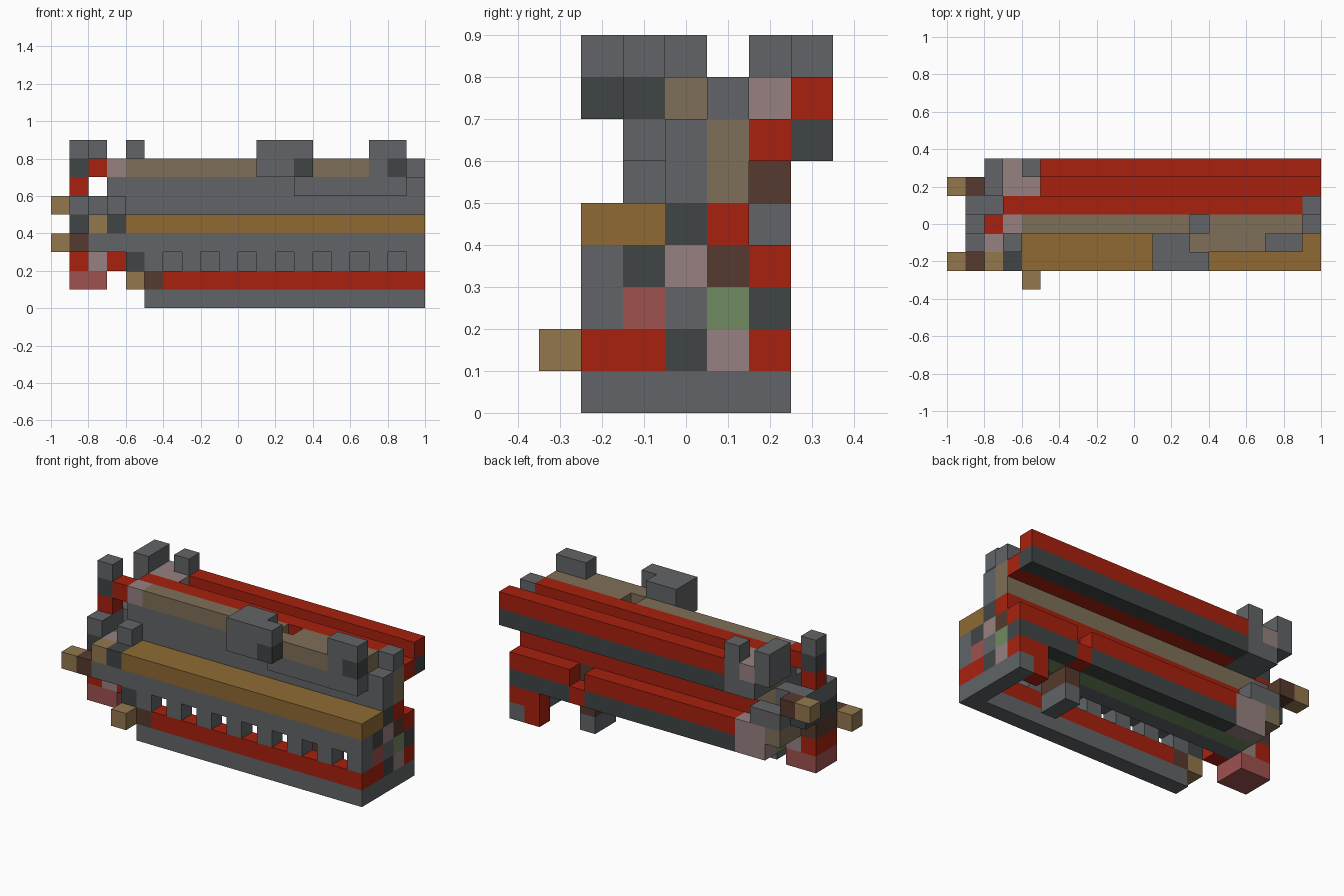
import bpy, bmesh

if "Cube" in bpy.data.objects:
    bpy.data.objects.remove(bpy.data.objects["Cube"])

U = 0.1  # block size
SRGB = {
    "grey": (97, 100, 103), "dark_grey": (64, 69, 69), "red": (168, 33, 15),
    "tan": (147, 119, 77), "ochre": (143, 106, 52), "taupe": (127, 111, 88),
    "pink": (151, 129, 129), "rose": (157, 82, 79), "brown": (86, 58, 46),
    "green": (112, 138, 97),
}


def linear(v):
    v /= 255
    return v / 12.92 if v <= 0.04045 else ((v + 0.055) / 1.055) ** 2.4


names = list(SRGB)
mats = []
for n in names:
    m = bpy.data.materials.new(n)
    m.diffuse_color = (*[linear(c) for c in SRGB[n]], 1)
    m.use_nodes = True
    m.node_tree.nodes["Principled BSDF"].inputs["Base Color"].default_value = m.diffuse_color
    mats.append(m)

cells = {}


def fill(part, colour, x, y, z):
    """Fill inclusive block ranges; each range is an int or a pair."""
    rng = [range(r, r + 1) if isinstance(r, int) else range(r[0], r[1] + 1)
           for r in (x, y, z)]
    for i in rng[0]:
        for j in rng[1]:
            for k in rng[2]:
                cells[i, j, k] = (part, names.index(colour))


# base frame
fill("base", "grey", (5, 19), 1, 0)
fill("base", "grey", 19, (1, 5), 0)
fill("base", "red", 18, 5, 0)
fill("base", "red", (6, 19), 1, 1)
fill("base", "brown", 5, 1, 1)
fill("base", "tan", 4, (0, 1), 1)
fill("base", "red", (18, 19), 5, 1)

# right end wall
for j, col in zip(range(2, 5), ("red", "dark_grey", "pink")):
    fill("end_wall", col, 19, j, 1)
fill("end_wall", "rose", 19, 2, 2)

# front posts with openings between
for i in range(5, 20, 2):
    fill("front_posts", "grey", i, 1, 2)
fill("front_posts", "dark_grey", 4, 1, 2)

# hanging block under the body
fill("hanging_block", "grey", 15, (3, 4), 0)
fill("hanging_block", "brown", 15, (3, 4), 1)

# lower body beams
fill("lower_body", "grey", (3, 19), 3, 2)
fill("lower_body", "green", (3, 19), 4, 2)
fill("lower_body", "dark_grey", (5, 19), 5, 2)
for j, col in zip(range(1, 6), ("grey", "dark_grey", "pink", "brown", "red")):
    fill("lower_body", col, (2 if j < 3 else 5, 19), j, 3)
fill("lower_body", "red", 15, 5, 2)
del cells[15, 5, 3]

# ledge and middle beams
fill("ledge", "ochre", (4, 19), (1, 2), 4)
fill("middle_beam", "dark_grey", (3, 19), 3, 4)
fill("middle_beam", "red", (3, 19), 4, 4)
fill("upper_panel", "grey", (3, 19), 3, (5, 6))
fill("upper_panel", "taupe", (3, 19), 4, (5, 6))

# top ridge
fill("top_ridge", "taupe", (4, 18), 3, 7)
del cells[13, 3, 7]
fill("top_ridge", "red", (3, 18), 4, 7)
fill("top_ridge", "grey", 19, 4, 7)

# back rails
fill("back_rail", "red", (5, 19), 5, 6)
fill("back_rail", "dark_grey", (5, 19), 6, 6)
fill("back_rail", "red", (5, 19), 6, 7)

# raised front panel and roof blocks
fill("front_panel", "grey", (13, 18), 2, 6)
fill("front_panel", "taupe", (13, 16), 2, 7)
fill("roof_block", "grey", (11, 12), (1, 2), (7, 8))
fill("roof_block", "grey", 13, 1, 8)
fill("roof_block", "dark_grey", 13, 1, 7)
fill("rear_roof_block", "grey", (17, 18), 2, 8)
fill("rear_roof_block", "grey", 17, 2, 7)
fill("rear_roof_block", "dark_grey", 18, 2, 7)

# left end: low cluster
fill("left_foot", "rose", (1, 2), (2, 3), 1)
fill("left_foot", "red", 1, (2, 3), 2)
fill("left_foot", "pink", 2, (2, 3), 2)
fill("left_foot", "red", 3, 2, 2)
fill("left_end", "pink", (3, 4), (3, 5), 3)
fill("left_end", "pink", (3, 4), 5, 2)
fill("left_end", "taupe", 2, (3, 5), 3)
fill("left_end", "brown", 1, (1, 3), 3)
fill("left_peg", "tan", 0, 1, 3)
fill("left_end", "dark_grey", 1, (2, 4), 4)
fill("left_end", "tan", 2, 1, 4)
fill("left_end", "pink", 2, 2, 4)
fill("left_end", "grey", 2, (3, 5), 4)
fill("left_end", "dark_grey", 3, (1, 2), 4)
fill("left_end", "grey", 3, 5, 4)
for i, j in ((1, 2), (1, 3), (1, 4), (2, 4), (3, 2)):
    fill("left_end", "grey", i, j, 5)
fill("left_end", "brown", 1, 5, 5)
fill("back_peg", "tan", 0, 5, 5)

# left end: tall column and top cluster
for k, col in zip((6, 7, 8), ("red", "dark_grey", "grey")):
    fill("left_column", col, 1, 3, k)
fill("left_top", "red", 2, 3, 7)
fill("left_top", "pink", 3, 3, 7)
fill("left_top", "grey", (3, 4), (5, 6), 6)
fill("left_top", "pink", (3, 4), (5, 6), 7)
fill("left_top", "grey", 2, (5, 6), (7, 8))
fill("left_top", "grey", 4, 6, (7, 8))

# unit cube faces: outward direction and its corner loop
FACES = []
for axis in range(3):
    for s in (0, 1):
        loop = []
        for a, b in ((0, 0), (1, 0), (1, 1), (0, 1)):
            c = [0, 0, 0]
            c[axis], c[(axis + 1) % 3], c[(axis + 2) % 3] = s, a, b
            loop.append(c)
        d = [0, 0, 0]
        d[axis] = 2 * s - 1
        FACES.append((d, loop if s else loop[::-1]))

# one object per part, made of its exposed faces
for part in sorted({p for p, _ in cells.values()}):
    bm = bmesh.new()
    for (i, j, k), (p, col) in cells.items():
        if p != part:
            continue
        for d, loop in FACES:
            if (i + d[0], j + d[1], k + d[2]) in cells:
                continue
            f = bm.faces.new([bm.verts.new(((i + c[0] - 10) * U, (j + c[1] - 3.5) * U,
                                            (k + c[2]) * U)) for c in loop])
            f.material_index = col
    bmesh.ops.remove_doubles(bm, verts=bm.verts, dist=0.001)
    bmesh.ops.dissolve_limit(bm, angle_limit=0.01, verts=bm.verts, edges=bm.edges,
                             delimit={'MATERIAL'})
    me = bpy.data.meshes.new(part)
    bm.to_mesh(me)
    bm.free()
    for m in mats:
        me.materials.append(m)
    bpy.context.collection.objects.link(bpy.data.objects.new(part, me))
